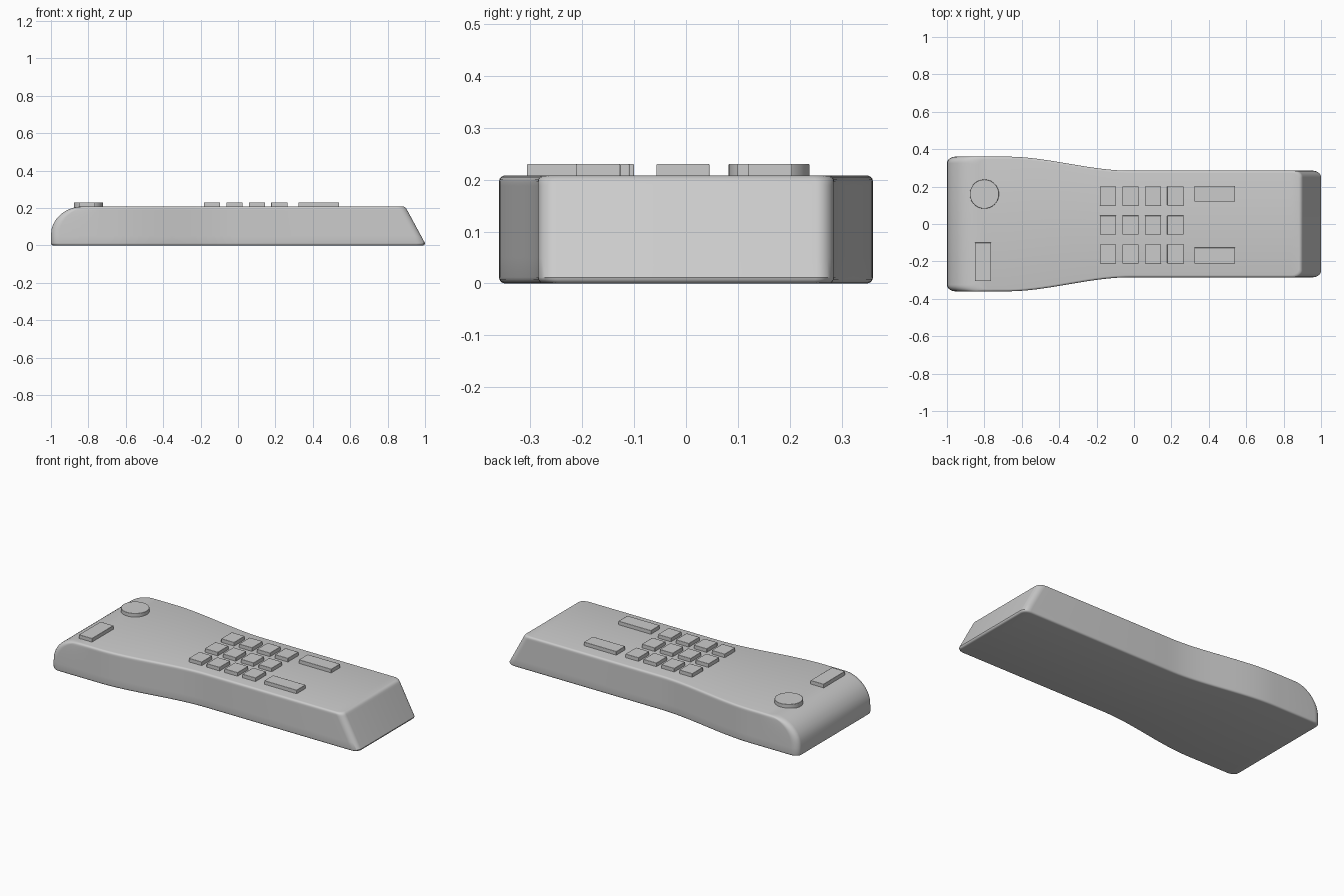
import bpy, bmesh
from math import sin, cos, pi, sqrt

if "Cube" in bpy.data.objects:
    bpy.data.objects.remove(bpy.data.objects["Cube"])

TOP, R = 0.208, 0.012


def finish(bm, name):
    bmesh.ops.recalc_face_normals(bm, faces=bm.faces)
    mesh = bpy.data.meshes.new(name)
    bm.to_mesh(mesh)
    bm.free()
    ob = bpy.data.objects.new(name, mesh)
    bpy.context.collection.objects.link(ob)
    bpy.context.view_layer.objects.active = ob
    bpy.ops.object.select_all(action='DESELECT')
    ob.select_set(True)
    bpy.ops.object.shade_smooth_by_angle(angle=pi / 6)
    return ob


def half_width(x):
    # wide head easing into a narrower grip
    t = min(1, max(0, (x + 0.68) / 0.66))
    return 0.36 - 0.075 * t * t * (3 - 2 * t)


def inset(z):
    d = max(0, R - z, z - (TOP - R))
    return R - sqrt(max(0, R * R - d * d))


def outline(z):
    # half of the plan outline at height z, with rounded corners
    i = inset(z)
    u = max(0, (z - 0.058) / 0.15)
    xl = -0.83 - 0.17 * sqrt(max(0, 1 - u * u)) + (i if z < 0.1 else 0)
    xr = 1.0 - 0.1 * max(0, z - R) / 0.185 - i
    rx, ry, n = 0.045, 0.035, 7
    pts = []
    for k in range(n + 1):
        a = pi / 2 * k / n
        x = xl + rx * (1 - cos(a))
        pts.append((x, half_width(x) - i - ry * (1 - sin(a))))
    for k in range(32):
        x = -0.74 + 0.8 * k / 31
        pts.append((x, half_width(x) - i))
    for k in range(n, -1, -1):
        a = pi / 2 * k / n
        x = xr - rx * (1 - cos(a))
        pts.append((x, half_width(x) - i - ry * (1 - sin(a))))
    return pts


# Body: stacked outlines, domed at the head and slanted at the tail
bm = bmesh.new()
levels = [0, 0.001, 0.0035, 0.007, 0.012, 0.05, 0.085, 0.11, 0.13, 0.15, 0.165,
          0.178, 0.188, 0.196, 0.201, 0.2045, 0.207, TOP]
rings = []
for z in levels:
    half = outline(z)
    loop = half + [(x, -y) for x, y in reversed(half)]
    rings.append([bm.verts.new((x, y, z)) for x, y in loop])
n = len(rings[0])
for a, b in zip(rings, rings[1:]):
    for k in range(n):
        m = (k + 1) % n
        bm.faces.new((a[k], a[m], b[m], b[k]))
for ring in (rings[0], rings[-1]):
    for k in range(n // 2 - 1):
        bm.faces.new((ring[k], ring[k + 1], ring[n - 2 - k], ring[n - 1 - k]))
finish(bm, "body")


def soften(ob):
    mod = ob.modifiers.new("soft_edges", 'BEVEL')
    mod.width = 0.002
    mod.segments = 2
    mod.limit_method = 'ANGLE'


def button(name, x, y, sx, sy, z0=0.19, z1=0.23):
    bm = bmesh.new()
    bmesh.ops.create_cube(bm, size=1)
    bmesh.ops.scale(bm, vec=(sx, sy, z1 - z0), verts=bm.verts)
    bmesh.ops.translate(bm, vec=(x, y, (z0 + z1) / 2), verts=bm.verts)
    soften(finish(bm, name))


# Keypad
for r, y in enumerate((0.15, -0.006, -0.16)):
    for c in range(4):
        button(f"key_{r}_{c}", -0.139 + 0.12 * c, y, 0.087, 0.102)

# Long rocker buttons and head button
button("upper_rocker", 0.432, 0.162, 0.217, 0.085)
button("lower_rocker", 0.432, -0.169, 0.217, 0.085)
button("head_button", -0.807, -0.203, 0.087, 0.206)

# Round power button
bm = bmesh.new()
bmesh.ops.create_cone(bm, cap_ends=True, segments=48, radius1=0.078, radius2=0.078, depth=0.04)
bmesh.ops.translate(bm, vec=(-0.8, 0.16, 0.21), verts=bm.verts)
soften(finish(bm, "power_button"))
